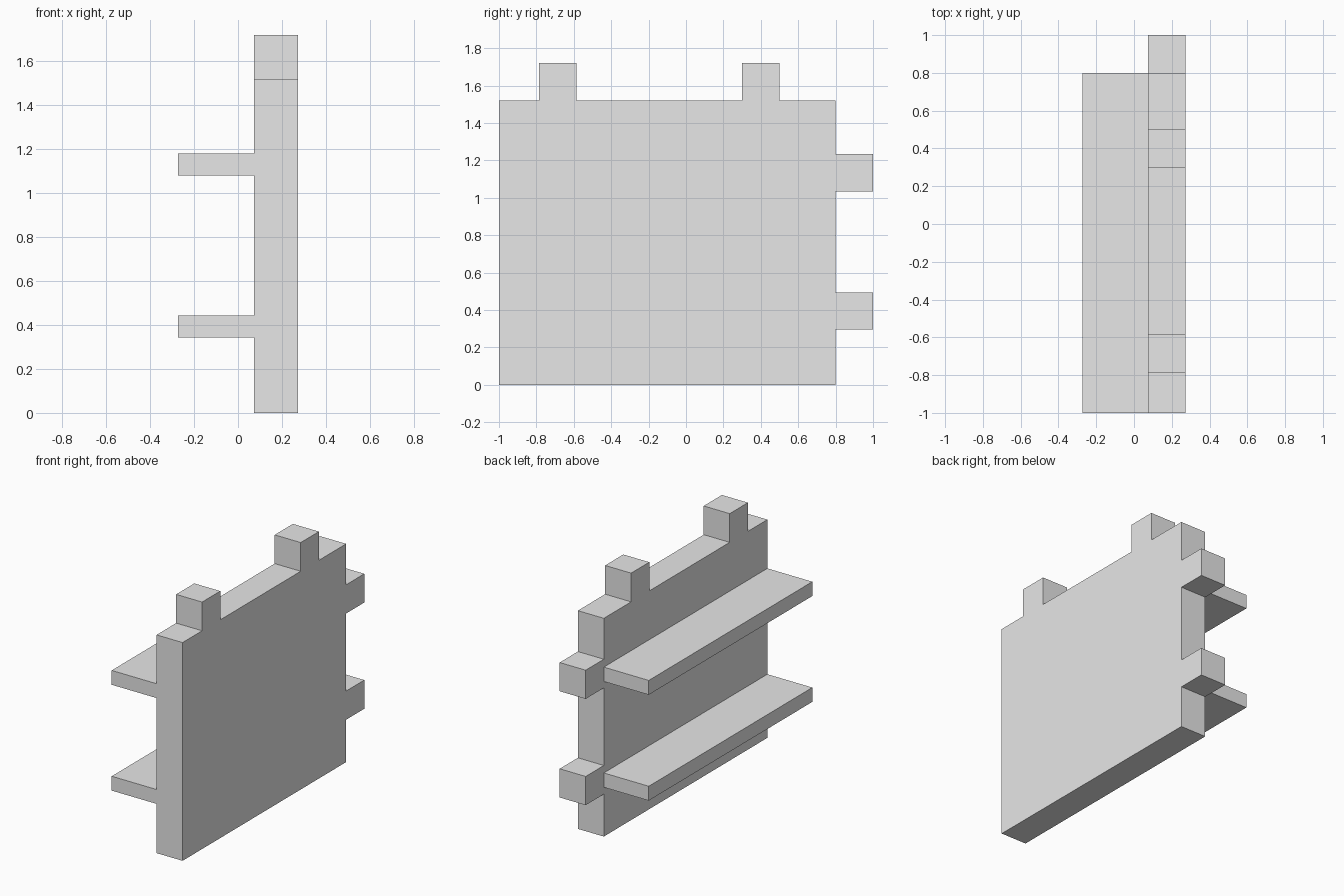
import bpy
import bmesh

default = bpy.data.objects.get("Cube")
if default:
    bpy.data.objects.remove(default, do_unlink=True)

grey = bpy.data.materials.new("light grey")
grey.use_nodes = True
colour = (0.8, 0.8, 0.8, 1)
grey.diffuse_color = colour
grey.node_tree.nodes["Principled BSDF"].inputs["Base Color"].default_value = colour


def extrude_profile(name, outline, x0, x1):
    """Extrude a (y, z) outline from x0 to x1."""
    bm = bmesh.new()
    face = bm.faces.new([bm.verts.new((x0, y, z)) for y, z in outline])
    result = bmesh.ops.extrude_face_region(bm, geom=[face])
    moved = [v for v in result["geom"] if isinstance(v, bmesh.types.BMVert)]
    bmesh.ops.translate(bm, verts=moved, vec=(x1 - x0, 0, 0))
    bmesh.ops.recalc_face_normals(bm, faces=bm.faces)
    mesh = bpy.data.meshes.new(name)
    bm.to_mesh(mesh)
    bm.free()
    mesh.materials.append(grey)
    obj = bpy.data.objects.new(name, mesh)
    bpy.context.collection.objects.link(obj)


FRONT, BACK, TOP, TAB = -1.0, 0.8, 1.52, 0.2
WALL_IN, WALL_OUT, SHELF_EDGE = 0.073, 0.273, -0.273

# Wall panel with square tabs along the back and top edges
outline = [(FRONT, 0), (BACK, 0)]
for z in (0.295, 1.035):
    outline += [(BACK, z), (BACK + TAB, z), (BACK + TAB, z + TAB), (BACK, z + TAB)]
outline.append((BACK, TOP))
for y in (0.3, -0.785):
    outline += [(y + TAB, TOP), (y + TAB, TOP + TAB), (y, TOP + TAB), (y, TOP)]
outline.append((FRONT, TOP))
extrude_profile("wall_panel", outline, WALL_IN, WALL_OUT)

# Shelves on the inner side
for name, z in (("lower_shelf", 0.343), ("upper_shelf", 1.08)):
    top = z + 0.1
    extrude_profile(name, [(FRONT, z), (BACK, z), (BACK, top), (FRONT, top)],
                    SHELF_EDGE, WALL_IN)
